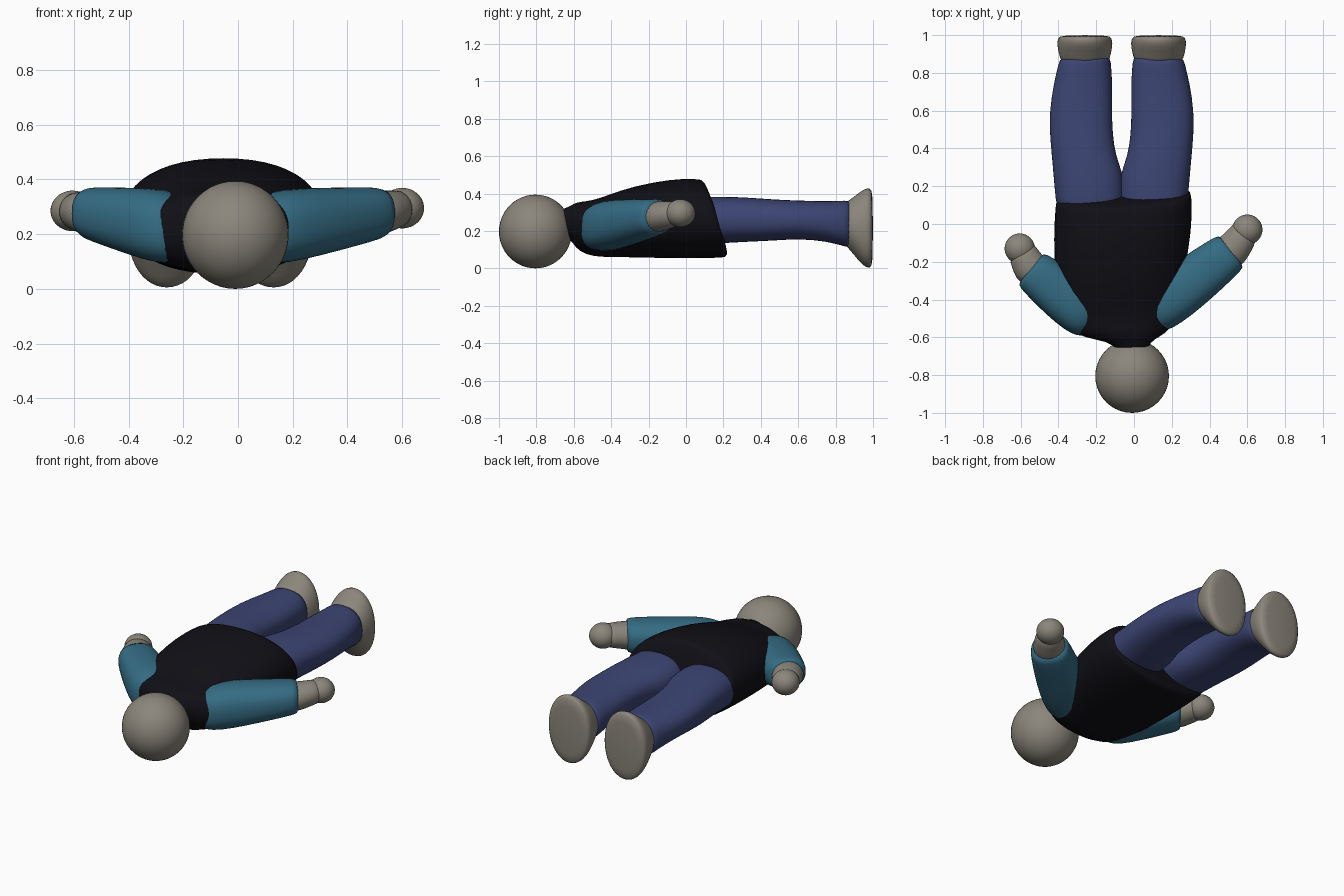
import bpy, bmesh
from math import cos, sin, tau
from mathutils import Vector


def material(name, rgb):
    m = bpy.data.materials.new(name)
    m.diffuse_color = (*rgb, 1)
    return m


SKIN = material("stone_grey", (0.26, 0.24, 0.2))
VEST = material("near_black", (0.005, 0.005, 0.008))
SLEEVE = material("teal", (0.035, 0.15, 0.23))
DENIM = material("denim", (0.045, 0.06, 0.175))


def loft(name, sections, mat, power=2.3, sides=24):
    """Skin rings of (centre, half width, half height, slant), all square to the overall axis."""
    bm = bmesh.new()
    d = Vector(sections[-1][0]) - Vector(sections[0][0])
    d.z = 0
    d.normalize()
    side = Vector((d.y, -d.x, 0))
    rings = []
    for c, hw, hz, slant in sections:
        ring = []
        for k in range(sides):
            a = tau * k / sides
            u, v = [abs(t) ** (2 / power) * (1 if t > 0 else -1) for t in (cos(a), sin(a))]
            ring.append(bm.verts.new(Vector(c) + side * hw * u + Vector((0, 0, hz * v)) - d * slant * hz * v))
        rings.append(ring)
    for a, b in zip(rings, rings[1:]):
        for k in range(sides):
            j = (k + 1) % sides
            bm.faces.new((a[k], a[j], b[j], b[k]))
    bm.faces.new(rings[0][::-1])
    bm.faces.new(rings[-1])
    bmesh.ops.recalc_face_normals(bm, faces=bm.faces)
    for f in bm.faces:
        f.smooth = True
    me = bpy.data.meshes.new(name)
    bm.to_mesh(me)
    bm.free()
    ob = bpy.data.objects.new(name, me)
    bpy.context.collection.objects.link(ob)
    me.materials.append(mat)
    mod = ob.modifiers.new("smooth", "SUBSURF")
    mod.levels = mod.render_levels = 1
    return ob


def ball(name, loc, r, mat):
    bpy.ops.mesh.primitive_uv_sphere_add(segments=40, ring_count=24, radius=1, location=loc)
    ob = bpy.context.object
    ob.name = name
    ob.scale = r
    ob.data.materials.append(mat)
    bpy.ops.object.shade_smooth()


# Head
ball("head", (-0.01, -0.805, 0.197), (0.195, 0.195, 0.197), SKIN)

# Torso: neck, shoulders, chest, then a slanted hem
loft("torso", [
    ((-0.01, -0.70, 0.24), 0.08, 0.07, 0),
    ((-0.01, -0.63, 0.245), 0.09, 0.08, 0),
    ((-0.03, -0.605, 0.24), 0.17, 0.105, 0),
    ((-0.065, -0.57, 0.222), 0.26, 0.135, 0),
    ((-0.065, -0.50, 0.213), 0.305, 0.15, 0),
    ((-0.07, -0.42, 0.225), 0.32, 0.167, 0),
    ((-0.075, -0.28, 0.25), 0.345, 0.192, 0),
    ((-0.06, -0.05, 0.265), 0.37, 0.215, 0.1),
    ((-0.055, 0.10, 0.267), 0.365, 0.213, 0.3),
    ((-0.055, 0.15, 0.267), 0.36, 0.21, 0.32),
    ((-0.055, 0.16, 0.267), 0.335, 0.195, 0.32),
], VEST, 2.2)

# Legs mirrored about the body's middle line
MID = -0.065
for s, label in ((-1, "left"), (1, "right")):
    def row(y, off, cz, hw, hz):
        return ((MID + s * off, y, cz), hw, hz, 0)

    # Trouser leg, the pair merging at the crotch
    leg = loft(label + "_leg", [
        row(0.0, 0.165, 0.25, 0.17, 0.13),
        row(0.15, 0.168, 0.258, 0.185, 0.127),
        row(0.27, 0.178, 0.26, 0.185, 0.122),
        row(0.35, 0.2, 0.26, 0.17, 0.118),
        row(0.48, 0.215, 0.258, 0.167, 0.11),
        row(0.6, 0.217, 0.26, 0.167, 0.103),
        row(0.75, 0.205, 0.252, 0.157, 0.107),
        row(0.86, 0.195, 0.238, 0.138, 0.125),
        row(0.89, 0.195, 0.235, 0.132, 0.13),
    ], DENIM)
    # Flared foot with a flat sole
    loft(label + "_foot", [
        row(0.84, 0.195, 0.24, 0.115, 0.11),
        row(0.88, 0.195, 0.232, 0.134, 0.137),
        row(0.92, 0.195, 0.222, 0.143, 0.18),
        row(0.955, 0.195, 0.217, 0.148, 0.211),
        row(0.985, 0.195, 0.215, 0.144, 0.217),
        row(1.0, 0.195, 0.215, 0.125, 0.195),
    ], SKIN, 2.1)

# Arms: shoulder, wrist, hand tip (the two poses differ)
for label, sh, wr, tip in (
    ("left", (-0.19, -0.525, 0.212), (-0.55, -0.235, 0.278), (-0.605, -0.13, 0.285)),
    ("right", (0.05, -0.505, 0.212), (0.52, -0.14, 0.278), (0.60, -0.03, 0.295)),
):
    a, b, t = Vector(sh), Vector(wr), Vector(tip)
    loft(label + "_sleeve", [
        (a, 0.09, 0.09, 0),
        (a.lerp(b, 0.1), 0.125, 0.125, 0),
        (a.lerp(b, 0.25), 0.14, 0.137, 0),
        (a.lerp(b, 0.5), 0.138, 0.125, 0),
        (a.lerp(b, 0.75), 0.127, 0.11, 0),
        (a.lerp(b, 0.97), 0.113, 0.096, 0),
        (b, 0.10, 0.085, 0),
    ], SLEEVE, 2.4)
    loft(label + "_wrist", [
        (a.lerp(b, 0.85), 0.095, 0.085, 0),
        (b, 0.095, 0.083, 0),
        (b.lerp(t, 0.5), 0.083, 0.072, 0),
        (t, 0.078, 0.068, 0),
    ], SKIN, 2)
    ball(label + "_hand", t, (0.08, 0.08, 0.074), SKIN)
